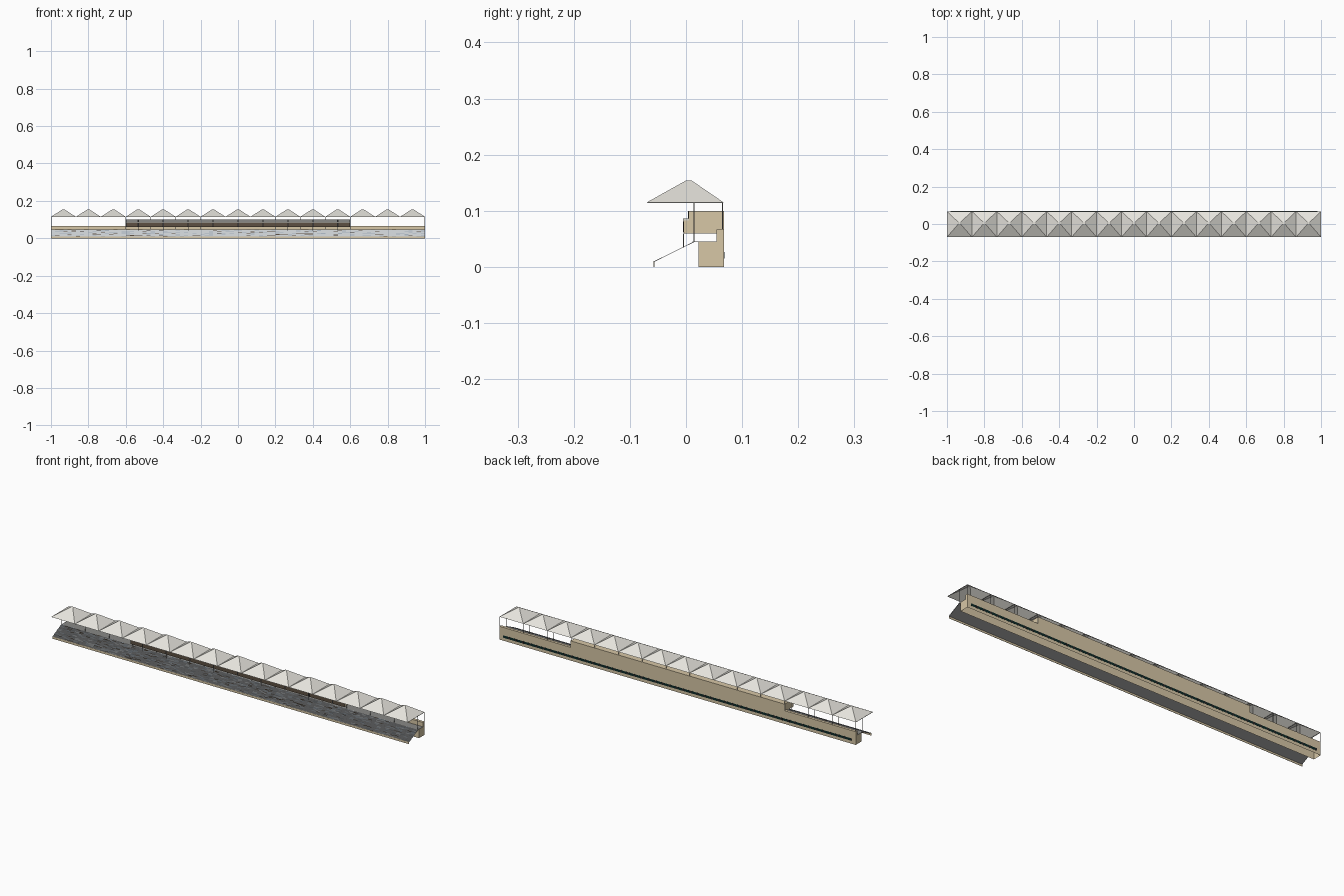
import bpy, bmesh, random
from mathutils import Vector

random.seed(4)
cube = bpy.data.objects.get("Cube")
if cube:
    bpy.data.objects.remove(cube, do_unlink=True)


def material(name, r, g, b):
    m = bpy.data.materials.new(name)
    m.use_nodes = True
    m.diffuse_color = (r, g, b, 1)
    m.node_tree.nodes["Principled BSDF"].inputs["Base Color"].default_value = (r, g, b, 1)
    return m


TAN = material("tan wall", 0.68, 0.57, 0.38)
ROOF = material("pale roof", 0.8, 0.785, 0.73)
STEEL = material("grey steel", 0.25, 0.25, 0.24)
DARK = material("dark opening", 0.02, 0.02, 0.02)
TEAL = material("teal glass", 0.004, 0.022, 0.02)
CONCRETE = material("seat concrete", 0.3, 0.3, 0.3)
BLUE = material("seat blue grey", 0.45, 0.52, 0.6)
LIGHT = material("seat light grey", 0.72, 0.75, 0.78)
BROWN = material("dark brown", 0.11, 0.08, 0.055)
TRIM = material("pale trim", 0.7, 0.67, 0.6)

BAYS = 15
BAY = 2 / BAYS
HALF = 0.6          # half length of the upper gallery


def finish(name, bm, mats):
    mesh = bpy.data.meshes.new(name)
    bm.to_mesh(mesh)
    bm.free()
    for m in mats:
        mesh.materials.append(m)
    ob = bpy.data.objects.new(name, mesh)
    bpy.context.collection.objects.link(ob)
    return ob


def boxes(name, mat, *spans):
    bm = bmesh.new()
    for lo, hi in spans:
        lo, hi = Vector(lo), Vector(hi)
        for v in bmesh.ops.create_cube(bm, size=1)["verts"]:
            v.co = (lo + hi) / 2 + v.co * (hi - lo)
    return finish(name, bm, [mat])


def extrusion(name, mat, profile, half, open_base=False):
    """Closed (y, z) profile run along x."""
    bm = bmesh.new()
    face = bm.faces.new([bm.verts.new((-half, y, z)) for y, z in profile])
    out = bmesh.ops.extrude_face_region(bm, geom=[face], use_keep_orig=True)["geom"]
    moved = [v for v in out if isinstance(v, bmesh.types.BMVert)]
    bmesh.ops.translate(bm, verts=moved, vec=(2 * half, 0, 0))
    bmesh.ops.recalc_face_normals(bm, faces=bm.faces)
    if open_base:
        base = [f for f in bm.faces if all(v.co.z < 0.001 for v in f.verts)]
        bmesh.ops.delete(bm, geom=base, context="FACES")
    return finish(name, bm, [mat])


# Main building, hollow underneath, with its rear parapet
extrusion("main_building", TAN,
          [(0.022, 0), (0.068, 0), (0.068, 0.067), (0.054, 0.067),
           (0.054, 0.045), (0.022, 0.045)], 1, open_base=True)
boxes("terrace_floor", STEEL, ((-1, 0.012, 0.044), (1, 0.054, 0.0455)))
boxes("rear_window_strip", TEAL, ((-0.98, 0.067, 0.015), (0.98, 0.0684, 0.027)))
boxes("rear_window_bars", DARK,
      *[((-0.98 + i * 0.0392, 0.068, 0.015), (-0.97 + i * 0.0392, 0.0686, 0.027))
        for i in range(50)])

# Upper gallery: two stepped tiers
extrusion("gallery", TAN,
          [(-0.004, 0.06), (0.068, 0.06), (0.068, 0.1), (0.005, 0.1),
           (0.005, 0.083), (-0.004, 0.083)], HALF)
boxes("gallery_slab", TRIM, ((-HALF, -0.005, 0.081), (HALF, 0.005, 0.086)))
boxes("lower_windows", BROWN, ((-HALF, -0.0046, 0.061), (HALF, -0.003, 0.081)))
boxes("upper_windows", STEEL, ((-HALF, 0.0044, 0.086), (HALF, 0.006, 0.1)))
grid = [i * BAY for i in range(-4, 5)]
boxes("gallery_mullions", DARK,
      *[((x - 0.003, -0.005, 0.061), (x + 0.003, -0.003, 0.081)) for x in grid],
      *[((x - 0.003, 0.004, 0.086), (x + 0.003, 0.006, 0.1)) for x in grid])
boxes("gallery_posts", STEEL,
      *[((x - 0.0007, -0.005, 0.035), (x + 0.0007, -0.0035, 0.06)) for x in grid])

# Stepped seating: pale risers, grey treads, a scatter of odd seats
ROWS, COLS = 14, 90
Y0, Z0, Y1, Z1 = -0.057, 0.011, 0.014, 0.046
bm = bmesh.new()
path = []
for r in range(ROWS):
    y = Y0 + (Y1 - Y0) * r / ROWS
    path += [(y, Z0 + (Z1 - Z0) * r / ROWS), (y, Z0 + (Z1 - Z0) * (r + 1) / ROWS)]
path.append((Y1, Z1))
rings = [[bm.verts.new((-1 + 2 * c / COLS, y, z)) for y, z in path] for c in range(COLS + 1)]
for a, b in zip(rings, rings[1:]):
    for i in range(len(path) - 1):
        f = bm.faces.new((a[i], b[i], b[i + 1], a[i + 1]))
        riser = i % 2 == 0
        weights = (0, 2, 12, 1) if riser else (10, 3, 1, 1)
        f.material_index = random.choices(range(4), weights)[0]
finish("seating_rows", bm, [CONCRETE, BLUE, LIGHT, BROWN])
extrusion("seating_underside", CONCRETE,
          [(Y0, Z0 - 0.002), (Y1, Z1 - 0.002), (Y1, Z1 - 0.001), (Y0, Z0 - 0.001)], 1)
boxes("front_kerb", TAN, ((-1, Y0 - 0.0008, 0), (1, Y0 + 0.0008, 0.011)))

# Row of hipped canopies, each with a small flat top
bm = bmesh.new()
EAVE, TOP = 0.115, 0.154
for i in range(BAYS):
    cx = -1 + BAY * (i + 0.5)
    base, cap = [], []
    for sx, back in ((-1, 0), (1, 0), (1, 1), (-1, 1)):
        base.append(bm.verts.new((cx + sx * BAY / 2, 0.067 if back else -0.07, EAVE)))
        cap.append(bm.verts.new((cx + sx * 0.006, 0.01 if back else 0, TOP)))
    bm.faces.new(cap)
    for k in range(4):
        n = (k + 1) % 4
        bm.faces.new((base[k], base[n], cap[n], cap[k]))
finish("canopy_roofs", bm, [ROOF])

# Eave beams across every bay line
lines = [-0.999 + 1.998 * i / BAYS for i in range(BAYS + 1)]
boxes("eave_beams", STEEL,
      *[((x - 0.0008, -0.069, 0.1135), (x + 0.0008, 0.066, 0.1148)) for x in lines])

# Canopy posts on the terrace and on the rear parapet
boxes("canopy_posts", STEEL,
      *[((x - 0.0008, 0.0132, 0.045), (x + 0.0008, 0.0148, 0.115)) for x in lines],
      *[((x - 0.0008, 0.0642, 0.066), (x + 0.0008, 0.0658, 0.115)) for x in lines])
